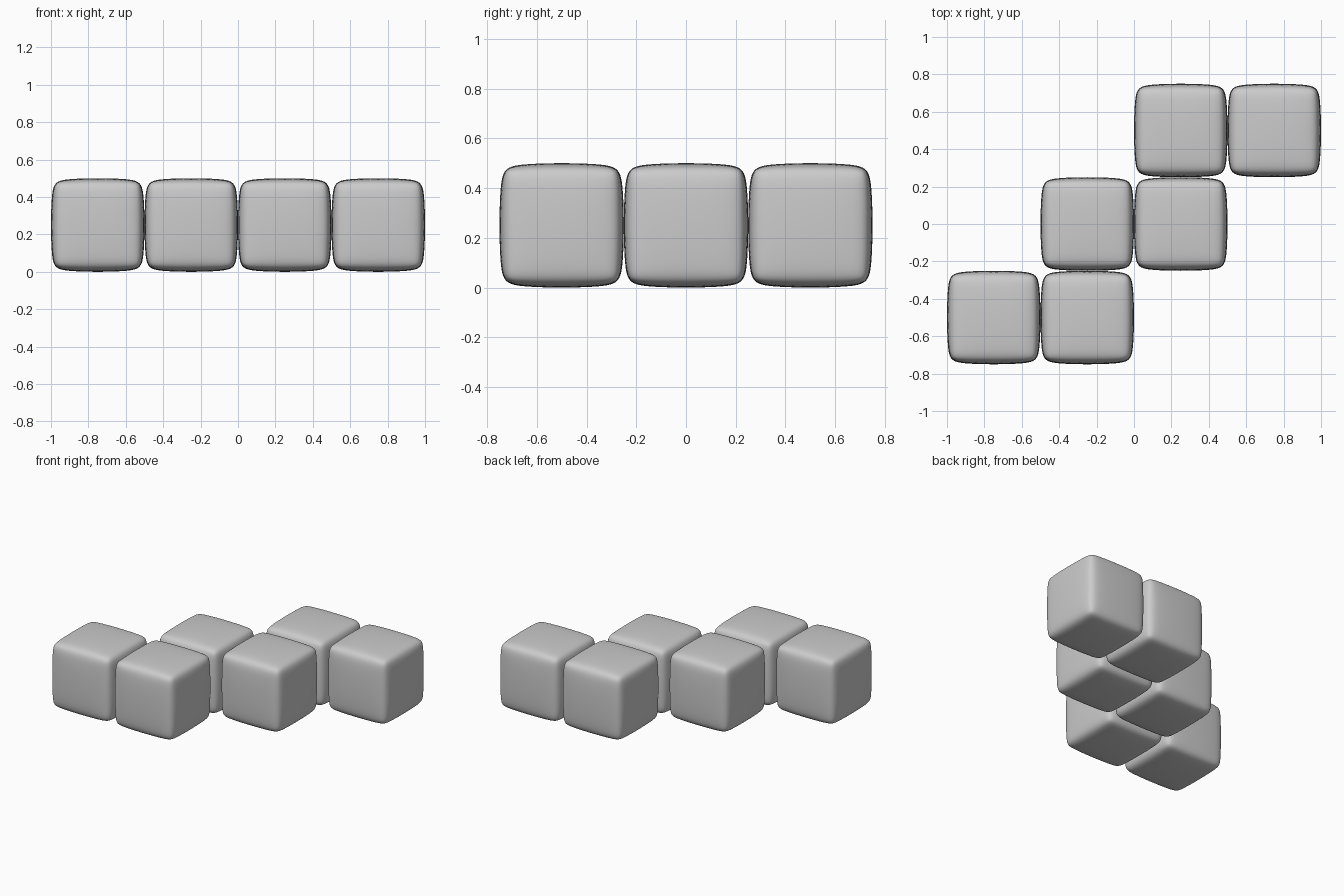
import bpy

if "Cube" in bpy.data.objects:
    bpy.data.objects.remove(bpy.data.objects["Cube"])

SIZE = 0.5      # finished block size, also the grid spacing
EDGE = 0.042    # edge rounding


def soft_block(name, x, y):
    """Cube with a chamfer, subdivided so that faces bulge and edges round off."""
    bpy.ops.mesh.primitive_cube_add(size=SIZE + 0.16 * EDGE, location=(x, y, SIZE / 2))
    ob = bpy.context.object
    ob.name = name
    bevel = ob.modifiers.new("chamfer", 'BEVEL')
    bevel.width = EDGE
    bevel.segments = 1
    bevel.limit_method = 'NONE'
    sub = ob.modifiers.new("smooth", 'SUBSURF')
    sub.levels = sub.render_levels = 4
    for p in ob.data.polygons:
        p.use_smooth = True
    return ob


# Three rows of two blocks, each row stepped one block to the right
for row in range(3):
    for col in range(2):
        soft_block(f"block_{row + 1}_{col + 1}",
                   -0.75 + (row + col) * SIZE, (row - 1) * SIZE)
